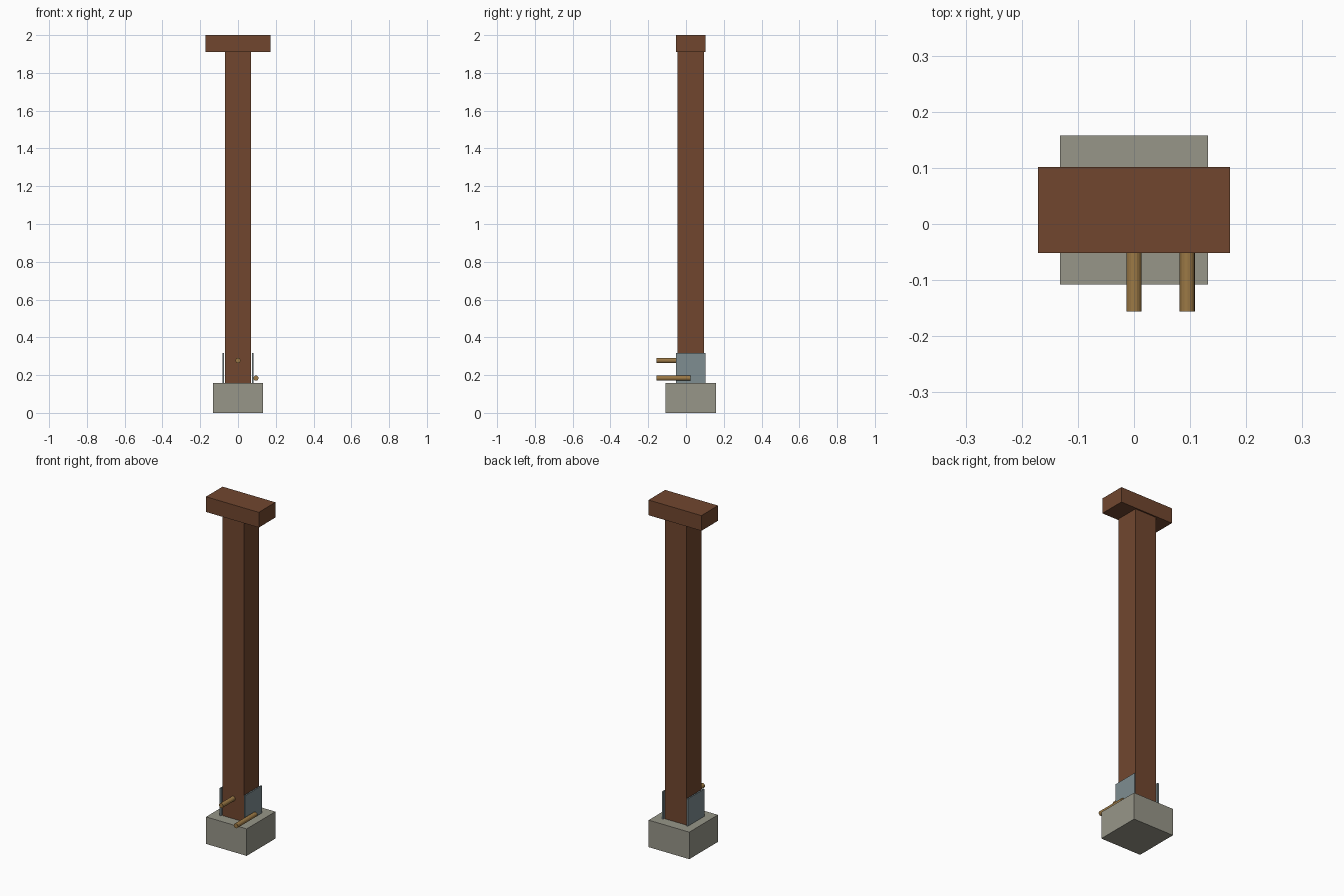
import bpy
import math

if "Cube" in bpy.data.objects:
    bpy.data.objects.remove(bpy.data.objects["Cube"])


def material(name, rgb):
    mat = bpy.data.materials.new(name)
    mat.diffuse_color = (*rgb, 1.0)
    mat.use_nodes = True
    mat.node_tree.nodes["Principled BSDF"].inputs["Base Color"].default_value = mat.diffuse_color
    return mat


wood = material("brown wood", (0.165, 0.062, 0.028))
concrete = material("grey concrete", (0.31, 0.305, 0.25))
steel = material("blue grey steel", (0.21, 0.27, 0.285))
brass = material("brass", (0.33, 0.19, 0.06))

CENTRE_Y = 0.025  # post axis, set back from the bolt tips


def box(name, x, width, depth, bottom, top, mat):
    bpy.ops.mesh.primitive_cube_add(size=1, location=(x, CENTRE_Y, (bottom + top) / 2))
    obj = bpy.context.object
    obj.name = name
    obj.scale = (width, depth, top - bottom)
    bpy.ops.object.transform_apply(location=False, rotation=False, scale=True)
    obj.data.materials.append(mat)


def bolt(name, x, z):
    # Horizontal rod running from the front tip back to the post axis
    front, back = -0.156, CENTRE_Y
    bpy.ops.mesh.primitive_cylinder_add(
        vertices=16, radius=0.0135, depth=back - front,
        location=(x, (front + back) / 2, z), rotation=(math.pi / 2, 0, 0))
    obj = bpy.context.object
    obj.name = name
    obj.data.materials.append(brass)


# Footing, post and cap beam
box("footing", 0, 0.263, 0.265, 0.0, 0.158, concrete)
box("post", 0, 0.138, 0.138, 0.158, 1.911, wood)
box("cap_beam", 0, 0.342, 0.154, 1.911, 2.0, wood)

# Steel bracket plates either side of the post
for side, label in ((-1, "left"), (1, "right")):
    box(f"bracket_plate_{label}", side * 0.079, 0.008, 0.154, 0.158, 0.318, steel)

# Bolts
bolt("upper_bolt", 0.0, 0.277)
bolt("lower_bolt", 0.095, 0.184)
